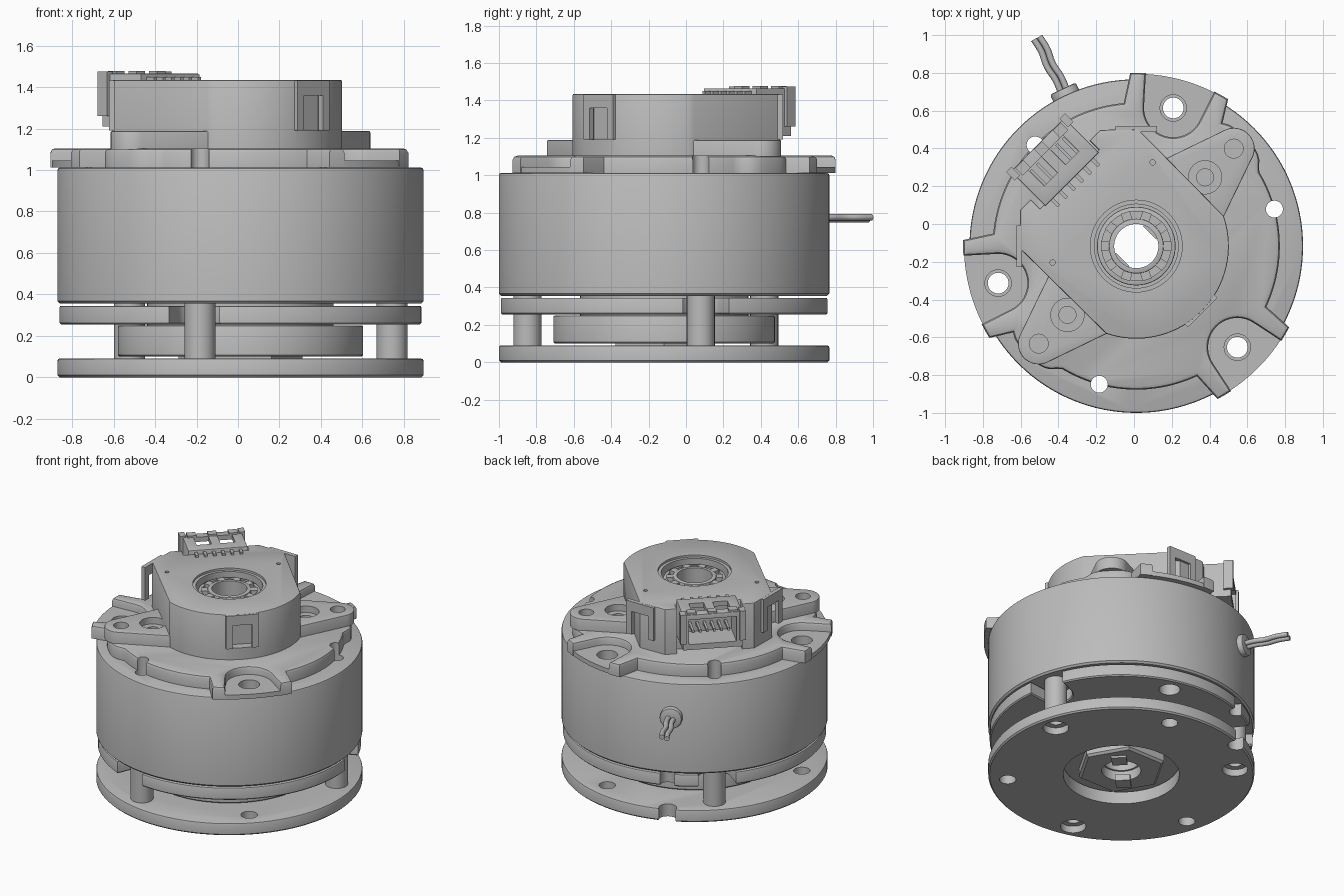
import bpy, bmesh, math
from math import sin, cos, radians, pi
from mathutils import Matrix, Vector

if "Cube" in bpy.data.objects:
    bpy.data.objects.remove(bpy.data.objects["Cube"])

AXIS = Matrix.Translation((0.012, -0.117, 0))
TURN = AXIS @ Matrix.Rotation(radians(45), 4, 'Z')   # frame of the sensor on top
BOLT = 0.757                                         # bolt circle radius
SCREWS, POSTS = (75, 195, 315), (15, 135, 255)

grey = bpy.data.materials.new("plain_grey")
grey.use_nodes = True
grey.diffuse_color = (0.5, 0.5, 0.5, 1)
grey.node_tree.nodes["Principled BSDF"].inputs["Base Color"].default_value = (0.5, 0.5, 0.5, 1)


def polar(deg, r):
    return (r * cos(radians(deg)), r * sin(radians(deg)))


def circle(r, n=64, c=(0, 0)):
    return [(c[0] + r * cos(2 * pi * i / n), c[1] + r * sin(2 * pi * i / n)) for i in range(n)]


def rect(u0, u1, v0, v1):
    return [(u0, v0), (u1, v0), (u1, v1), (u0, v1)]


def inset(pts, d):
    out, n = [], len(pts)
    for i in range(n):
        a, b, c = (Vector(pts[(i + k) % n]) for k in (-1, 0, 1))
        e, f = (b - a).normalized(), (c - b).normalized()
        m = Vector((-e.y - f.y, e.x + f.x)).normalized()
        out.append(b + m * d / max(0.5, m.dot(Vector((-e.y, e.x)))))
    return out


def solid(pts, z0, z1, top=0, bottom=0):
    """Rings of an upright prism with optional chamfers."""
    rings = [(z0, bottom)] + ([(z0 + bottom, 0)] if bottom else [])
    rings += ([(z1 - top, 0), (z1 - top * 0.3, top * 0.3)] if top else []) + [(z1, top)]
    return pts, rings


def build(name, solids, frame=AXIS):
    bm = bmesh.new()
    for pts, rings in solids:
        loops = [[bm.verts.new((p[0], p[1], z)) for p in (inset(pts, d) if d else pts)] for z, d in rings]
        bm.faces.new(loops[0][::-1])
        bm.faces.new(loops[-1])
        for lo, hi in zip(loops, loops[1:]):
            for i in range(len(lo)):
                j = (i + 1) % len(lo)
                bm.faces.new((lo[i], lo[j], hi[j], hi[i]))
    bm.transform(frame)
    bmesh.ops.recalc_face_normals(bm, faces=bm.faces)
    mesh = bpy.data.meshes.new(name)
    bm.to_mesh(mesh)
    bm.free()
    obj = bpy.data.objects.new(name, mesh)
    bpy.context.collection.objects.link(obj)
    mesh.materials.append(grey)
    return obj


def cut(obj, solids, frame=AXIS):
    tool = build("cutter", solids, frame)
    mod = obj.modifiers.new("cut", 'BOOLEAN')
    mod.operation, mod.solver, mod.object = 'DIFFERENCE', 'EXACT', tool
    graph = bpy.context.evaluated_depsgraph_get()
    mesh = bpy.data.meshes.new_from_object(obj.evaluated_get(graph))
    obj.modifiers.clear()
    obj.data = mesh
    bpy.data.objects.remove(tool)


def holes(angles, r, z0=-0.1, z1=2, ring=BOLT):
    return [solid(circle(r, 32, polar(a, ring)), z0, z1) for a in angles]


def notched(R, angles, notch, tip, rib, flare, bulge=0):
    """Disc outline with U notches; ribs beside each notch reach out to tip."""
    pts, half = [], math.degrees(math.asin(notch / BOLT))
    for k, a in enumerate(angles):
        for i in range(25):
            d = half * sin(pi * (i / 24 - 0.5))
            s, c = BOLT * sin(radians(d)), BOLT * cos(radians(d))
            pts.append(polar(a + d, c - math.sqrt(max(0, notch ** 2 - s ** 2))))
        start, end = a + half, a + 120 - half
        pts += [polar(start + rib * t, tip) for t in (0, 0.5, 1)]
        lo, hi = start + rib + flare, end - rib - flare
        for i in range(41):
            g = lo + (hi - lo) * i / 40
            ear = min(abs(g - 225), abs(g % 360 - 45))
            pts.append(polar(g, R + bulge * max(0, 1 - (ear / 13) ** 4)))
        pts += [polar(end - rib * t, tip) for t in (1, 0.5, 0)]
    return pts


# Mounting plate
plate = build("mounting_plate", [solid(circle(0.883, 128), 0, 0.09, 0.01, 0.01)])
cut(plate, holes(SCREWS, 0.055) + holes(POSTS, 0.045) + holes([113], 0.06, ring=0.86)
    + [solid(circle(0.385), -0.1, 0.3)])
cut(plate, holes(POSTS, 0.085, -0.1, 0.05))

# Spacer posts
posts = build("spacer_posts", holes(POSTS, 0.075, 0.085, 0.36))
cut(posts, holes(POSTS, 0.045))

# Friction rotor and its hexagonal hub
rotor = build("friction_rotor", [solid(circle(0.592, 96), 0.1, 0.25, 0.008, 0.008)])
cut(rotor, [solid(circle(0.13), -0.1, 1)])
hub = build("hex_hub", [solid(circle(0.3, 6), 0.03, 0.2, 0, 0.015)])
cut(hub, [solid(circle(0.13), -0.1, 1)])
build("hub_jaws", [solid(rect(s * 0.15 - 0.05, s * 0.15 + 0.05, -0.05, 0.05), 0.015, 0.06) for s in (-1, 1)], TURN)

# Armature plate, notched around the posts
arm = build("armature_plate", [solid(notched(0.873, POSTS, 0.11, 0.873, 2, 1), 0.255, 0.345, 0.008, 0.008)])
cut(arm, holes(SCREWS, 0.07) + holes([113], 0.05, ring=0.86) + [solid(circle(0.2), 0, 1)])
core = build("pole_core", [solid(circle(0.45, 96), 0.24, 0.37)])
cut(core, [solid(circle(0.2), 0, 1)])

# Magnet body
body = build("magnet_body", [solid(circle(0.883, 128), 0.355, 1.012, 0.012, 0.012)])
cut(body, holes(SCREWS, 0.07) + holes(POSTS, 0.045) + [solid(circle(0.2), 0, 2)])

# Top flange with ribs beside low screw pads
flange = build("top_flange", [solid(notched(0.76, SCREWS, 0.155, 0.917, 5.2, 3, 0.055), 1.012, 1.105, 0.022)])
cut(flange, holes(POSTS, 0.045) + [solid(circle(0.2), 0, 2)])
pads = build("screw_pads", [
    solid([polar(a + d, 0.56) for d in (-13, 13)][::1] and
          [polar(a + d, 0.56) for d in range(-14, 15, 2)] + [polar(a + d, 0.912) for d in range(14, -15, -2)],
          1.012, 1.045) for a in SCREWS])
cut(pads, holes(SCREWS, 0.07))

# Sensor mounting ears
for side, name in ((1, "right_ear"), (-1, "left_ear")):
    tip = [(0.73 + 0.11 * cos(t), 0.11 * sin(t)) for t in [radians(g) for g in range(-65, 66, 10)]]
    frame = TURN @ Matrix.Rotation(0 if side > 0 else pi, 4, 'Z')
    ear = build(name, [solid([(0.3, -0.26), (0.43, -0.22)] + tip + [(0.43, 0.22), (0.3, 0.26)], 1.1, 1.188, 0.006)], frame)
    cut(ear, [solid(circle(0.05, 32, (0.73, 0)), 1.12, 2), solid(circle(0.088, 32, (0.515, 0)), 1.14, 2)], frame)
    cut(ear, [solid(circle(0.045, 32, (0.515, 0)), 1.11, 2)], frame)

# Sensor housing: round front, flat sides, clipped rear corners
arc = [(0.49 * sin(t), -0.49 * cos(t)) for t in [radians(g) for g in range(-64, 65, 4)]]
rear = [(0.445, 0.43), (0.30, 0.57), (0.22, 0.57), (0.22, 0.5)]
outline = arc + rear + [(-u, v) for u, v in rear[::-1]]
housing = build("sensor_housing", [solid(outline, 1.1, 1.435, 0.008)], TURN)
cut(housing, [solid(circle(0.222), 1.3, 2), solid(rect(-0.1, 0.1, -0.6, -0.43), 1.19, 1.38)]
    + [solid(circle(0.014, 16, (s * 0.375, 0.252)), 1.4, 2) for s in (-1, 1)], TURN)
cut(housing, [solid(circle(0.12), 1, 2)], TURN)
cut(housing, [solid(circle(0.243), 1.42, 2)], TURN)

# Snap clips around the housing
for name, angle, dist in (("front_clip", 270, 0.478), ("rear_left_clip", 135, 0.615), ("rear_right_clip", 45, 0.615)):
    frame = TURN @ Matrix.Rotation(radians(angle), 4, 'Z')
    clip = build(name, [solid(rect(dist - 0.01, dist + 0.02, -0.11, 0.11), 1.19, 1.432)], frame)
    cut(clip, [solid(rect(dist - 0.1, dist + 0.1, -0.065, 0.065), 1.1, 1.36)], frame)

# Splined shaft sleeve in the centre bore
sleeve = build("shaft_sleeve", [solid(circle(0.145), 0.1, 1.4, 0.006)])
cut(sleeve, [solid(circle(0.117), 0, 2)])
collar = build("sleeve_collar", [solid(circle(0.208), 1.25, 1.385, 0.006)])
cut(collar, [solid(circle(0.183), 1, 2)])
for i in range(10):
    build("spline_tooth", [solid(rect(0.14, 0.187, -0.025, 0.025), 1.25, 1.395)],
          AXIS @ Matrix.Rotation(2 * pi * i / 10, 4, 'Z'))

# Connector: open shell with top windows and contact pins
shell = build("connector_shell", [solid(rect(-0.19, 0.21, 0.49, 0.75), 1.21, 1.465, 0.006)], TURN)
cut(shell, [solid(rect(-0.15, 0.17, 0.55, 0.9), 1.25, 1.43)], TURN)
cut(shell, [solid(rect(u - 0.05, u + 0.05, 0.57, 0.69), 1.4, 1.6) for u in (-0.07, 0.09)], TURN)
build("connector_rims", [solid(rect(u - 0.02, u + 0.02, 0.7, 0.765), 1.26, 1.475) for u in (-0.19, 0.21)], TURN)
build("connector_latches", [solid(rect(u - 0.03, u + 0.03, 0.69, 0.745), 1.46, 1.478) for u in (-0.13, 0.01, 0.15)], TURN)
build("contact_pins", [solid(rect(u - 0.008, u + 0.008, 0.54, 0.68), 1.3, 1.32)
                       for u in [-0.11 + 0.048 * i for i in range(6)]], TURN)
build("solder_tails", [solid(rect(u - 0.01, u + 0.01, 0.44, 0.52), 1.43, 1.45)
                       for u in [-0.14 + 0.06 * i for i in range(6)]], TURN)

# Cable grommet and two lead wires
side = AXIS @ Matrix.Rotation(radians(115), 4, 'Z') @ Matrix.Translation((0, 0, 0.77)) @ Matrix.Rotation(pi / 2, 4, 'Y')
build("cable_grommet", [solid(circle(0.075, 32), 0.82, 0.92, 0.01)], side)
for name, off in (("left_wire", -0.017), ("right_wire", 0.017)):
    curve = bpy.data.curves.new(name, 'CURVE')
    curve.dimensions, curve.bevel_depth, curve.use_fill_caps = '3D', 0.017, True
    path = [(-0.37, 0.70), (-0.4, 0.77), (-0.445, 0.84), (-0.475, 0.92), (-0.515, 0.985)]
    spline = curve.splines.new('BEZIER')
    spline.bezier_points.add(len(path) - 1)
    for p, (x, y) in zip(spline.bezier_points, path):
        p.co = (x + off * 0.88, y + off * 0.47, 0.77 + off * 0.3)
        p.handle_left_type = p.handle_right_type = 'AUTO'
    curve.materials.append(grey)
    bpy.context.collection.objects.link(bpy.data.objects.new(name, curve))

# Smooth the round walls, keep edges sharp
for obj in bpy.context.scene.objects:
    if obj.type == 'MESH' and obj.data.materials and obj.data.materials[0] == grey:
        bpy.ops.object.select_all(action='DESELECT')
        obj.select_set(True)
        bpy.context.view_layer.objects.active = obj
        bpy.ops.object.shade_smooth_by_angle(angle=radians(30))
